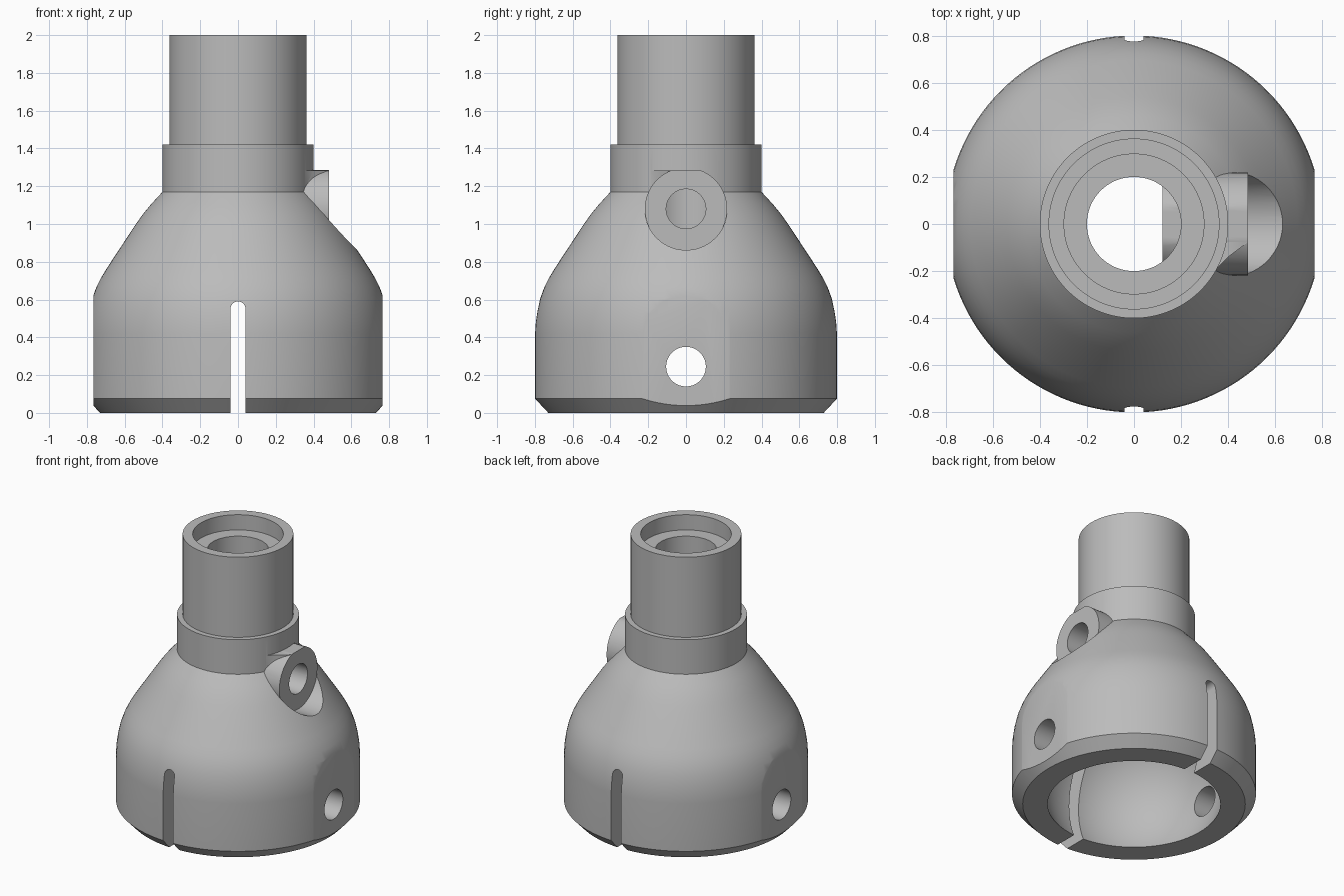
import bpy, bmesh, math
from mathutils import Matrix, Vector

cube = bpy.data.objects.get("Cube")
if cube:
    bpy.data.objects.remove(cube, do_unlink=True)

grey = bpy.data.materials.new("plain grey")
grey.use_nodes = True
colour = (0.5, 0.5, 0.5, 1)
grey.diffuse_color = colour
grey.node_tree.nodes["Principled BSDF"].inputs["Base Color"].default_value = colour


def finish(bm, name):
    bmesh.ops.recalc_face_normals(bm, faces=bm.faces)
    mesh = bpy.data.meshes.new(name)
    bm.to_mesh(mesh)
    bm.free()
    mesh.materials.append(grey)
    obj = bpy.data.objects.new(name, mesh)
    bpy.context.collection.objects.link(obj)
    return obj


def revolve(name, profile, steps=128):
    """Spin a closed (radius, z) profile; points at radius 0 are poles."""
    bm = bmesh.new()
    verts = [bm.verts.new((r, 0, z)) for r, z in profile]
    edges = [bm.edges.new(pair) for pair in zip(verts, verts[1:])]
    bmesh.ops.spin(bm, geom=verts + edges, axis=(0, 0, 1), cent=(0, 0, 0),
                   angle=math.tau, steps=steps, use_merge=True)
    bmesh.ops.remove_doubles(bm, verts=bm.verts, dist=0.0005)
    return finish(bm, name)


def prism(name, outline, direction):
    """Extrude a flat outline along a direction."""
    bm = bmesh.new()
    face = bm.faces.new([bm.verts.new(p) for p in outline])
    out = bmesh.ops.extrude_face_region(bm, geom=[face])
    moved = [g for g in out["geom"] if isinstance(g, bmesh.types.BMVert)]
    bmesh.ops.translate(bm, verts=moved, vec=Vector(direction))
    return finish(bm, name)


def side_cylinder(name, x0, x1, z, radius, top=9.0):
    """Cylinder along x, trimmed flat above the height top."""
    ring = [math.tau * (i + 0.5) / 64 for i in range(64)]
    outline = [(x0, radius * math.cos(a), min(z + radius * math.sin(a), top)) for a in ring]
    return prism(name, outline, (x1 - x0, 0, 0))


def combine(target, tool, operation):
    mod = target.modifiers.new(tool.name, "BOOLEAN")
    mod.operation = operation
    mod.solver = "EXACT"
    mod.object = tool
    bpy.context.view_layer.objects.active = target
    bpy.ops.object.modifier_apply(modifier=mod.name)
    bpy.data.objects.remove(tool, do_unlink=True)


# Bell, collar and tube
body = revolve("socket_body", [
    (0, 0), (0.73, 0), (0.8, 0.075), (0.8, 0.42), (0.796, 0.48), (0.787, 0.54),
    (0.772, 0.605), (0.75, 0.665), (0.725, 0.715), (0.695, 0.765), (0.57, 0.955),
    (0.54, 1.0), (0.505, 1.05), (0.46, 1.105), (0.4, 1.17), (0.4, 1.42),
    (0.363, 1.42), (0.363, 2), (0, 2)])

# Side flats
for side in (-1, 1):
    flat = prism("flat_cutter", [(side * 0.766, y, z) for y, z in
                 ((-1, -0.1), (1, -0.1), (1, 1), (-1, 1))], (side * 0.3, 0, 0))
    combine(body, flat, "DIFFERENCE")

# Recess in front of the side boss
combine(body, side_cylinder("recess_cutter", 0.483, 1, 1.08, 0.218), "DIFFERENCE")

# Ball socket, bore and counterbore
ball, centre = 0.615, 0.24
bottom = -math.asin((centre + 0.1) / ball)
top = math.acos(0.2 / ball)
arc = [bottom + (top - bottom) * i / 28 for i in range(29)]
hollow = [(0, -0.1)] + [(ball * math.cos(a), centre + ball * math.sin(a)) for a in arc]
hollow += [(0.2, 1.89), (0.297, 1.89), (0.297, 2.1), (0, 2.1)]
combine(body, revolve("hollow_cutter", hollow), "DIFFERENCE")

# Side boss with its web to the collar and its screw hole
combine(body, side_cylinder("side_boss", 0.12, 0.483, 1.08, 0.218, 1.285), "UNION")
web = prism("boss_web", [(0.3, 0, 1.1), (0.3, -0.23, 1.1), (0.35, -0.19, 1.1),
            (0.4, -0.14, 1.1), (0.48, -0.08, 1.1), (0.48, 0, 1.1)], (0, 0, 0.184))
combine(body, web, "UNION")
combine(body, side_cylinder("screw_hole", 0, 0.6, 1.08, 0.105), "DIFFERENCE")

# Pivot holes through both flats
combine(body, side_cylinder("pivot_holes", -1, 1, 0.245, 0.105), "DIFFERENCE")

# Round-ended slots at the front and back
slot = [(0.04 * math.cos(a), -1, 0.55 + 0.04 * math.sin(a))
        for a in [math.pi * i / 16 for i in range(17)]]
slot += [(-0.04, -1, -0.1), (0.04, -1, -0.1)]
combine(body, prism("slot_cutter", slot, (0, 2, 0)), "DIFFERENCE")

bpy.ops.object.select_all(action="DESELECT")
body.select_set(True)
bpy.context.view_layer.objects.active = body
bpy.ops.object.shade_smooth_by_angle(angle=math.radians(25))
